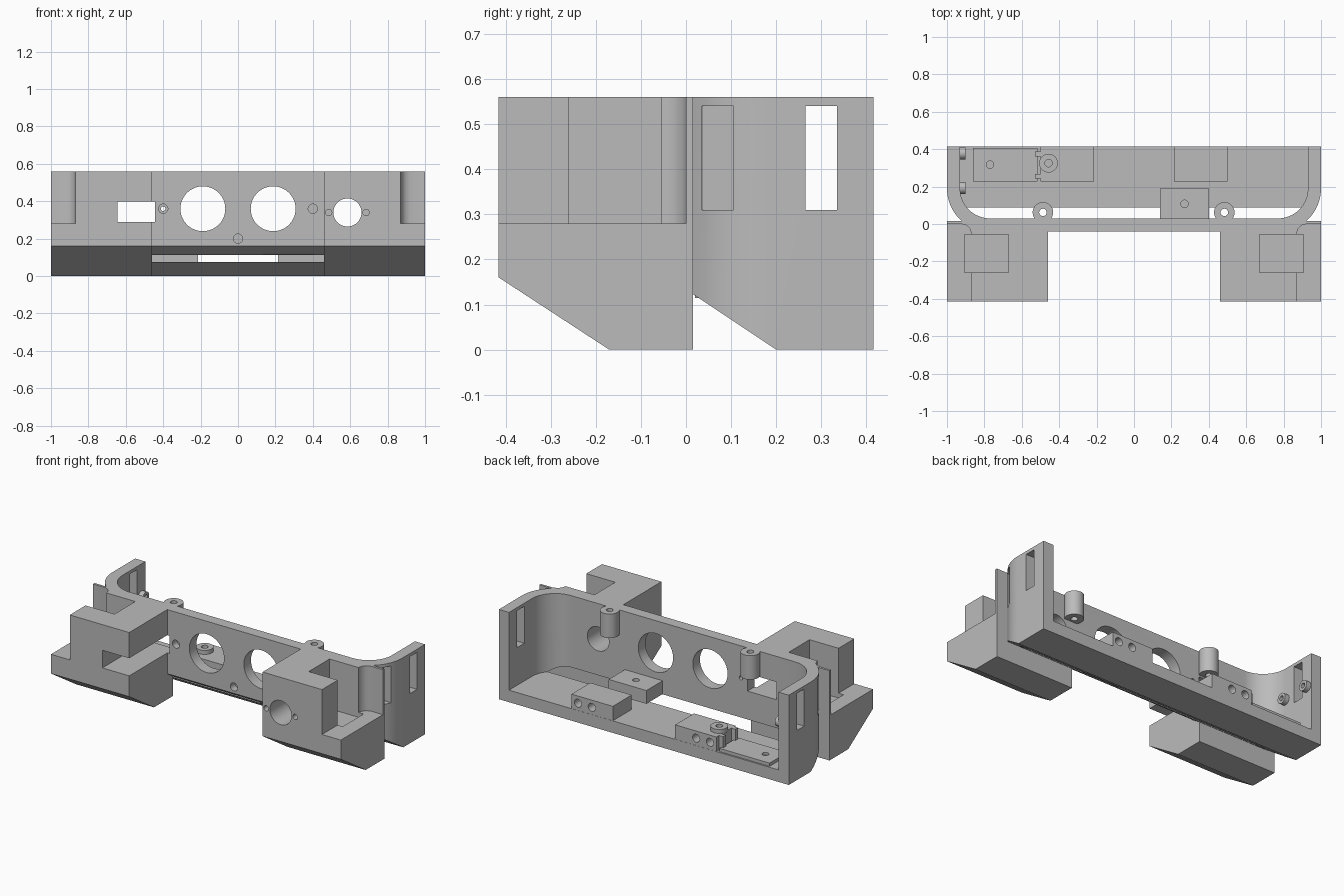
import bpy, bmesh, math
from mathutils import Vector

cube = bpy.data.objects.get("Cube")
if cube:
    bpy.data.objects.remove(cube, do_unlink=True)

grey = bpy.data.materials.new("plain grey")
grey.use_nodes = True
COLOUR = (0.5, 0.5, 0.5, 1)
grey.diffuse_color = COLOUR
grey.node_tree.nodes["Principled BSDF"].inputs["Base Color"].default_value = COLOUR


def prism(name, points, axis, lo, hi):
    """Extrude a closed outline along one axis."""
    place = {"x": lambda p, h: (h, p[0], p[1]),
             "y": lambda p, h: (p[0], h, p[1]),
             "z": lambda p, h: (p[0], p[1], h)}[axis]
    bm = bmesh.new()
    base = bm.faces.new([bm.verts.new(place(p, lo)) for p in points])
    grown = bmesh.ops.extrude_face_region(bm, geom=[base])["geom"]
    shift = Vector(place((0, 0), hi - lo))
    bmesh.ops.translate(bm, vec=shift, verts=[v for v in grown if isinstance(v, bmesh.types.BMVert)])
    bmesh.ops.recalc_face_normals(bm, faces=bm.faces)
    mesh = bpy.data.meshes.new(name)
    bm.to_mesh(mesh)
    bm.free()
    mesh.materials.append(grey)
    obj = bpy.data.objects.new(name, mesh)
    bpy.context.collection.objects.link(obj)
    return obj


def box(name, x0, x1, y0, y1, z0, z1):
    return prism(name, [(x0, y0), (x1, y0), (x1, y1), (x0, y1)], "z", z0, z1)


def arc(cx, cy, r, start, end, n):
    angles = [math.radians(start + (end - start) * i / n) for i in range(n + 1)]
    return [(cx + r * math.cos(a), cy + r * math.sin(a)) for a in angles]


def rod(name, u, v, r, axis, lo, hi, sides=32):
    return prism(name, arc(u, v, r, 0, 360, sides)[:-1], axis, lo, hi)


def combine(target, other, operation="DIFFERENCE"):
    """Apply a boolean and discard the helper."""
    mod = target.modifiers.new("cut", "BOOLEAN")
    mod.operation, mod.object, mod.solver = operation, other, "EXACT"
    bpy.context.view_layer.objects.active = target
    bpy.ops.object.modifier_apply(modifier=mod.name)
    bpy.data.objects.remove(other, do_unlink=True)


def tube(name, u, v, r, hole, axis, lo, hi):
    obj = rod(name, u, v, r, axis, lo, hi)
    combine(obj, rod("bore", u, v, hole, axis, lo - 0.01, hi + 0.01, 20))
    return obj


def rounded_tray(x, r, back):
    """Outline with two rounded front corners, open at the back."""
    return ([(-x, back)] + arc(-0.77, 0.19, r, 180, 270, 16)
            + arc(0.77, 0.19, r, 270, 360, 16) + [(x, back)])


# Tray: curved wall, thin floor, sloping underside, open back
housing = prism("housing", rounded_tray(1, 0.23, 0.415), "z", 0, 0.56)
combine(housing, prism("cavity", rounded_tray(0.93, 0.16, 0.6), "z", 0.075, 0.7))
combine(housing, prism("slope", [(-0.1, 0.2), (0.35, -0.1), (-0.1, -0.1)], "x", -1.2, 1.2))

# Front blocks with stepped outer corners and pockets
for s in (-1, 1):
    side = [(-0.415, 0.16), (-0.17, 0), (0.015, 0), (0.015, 0.56), (-0.415, 0.56)]
    block = prism("front_block", side, "x", min(s, s * 0.46), max(s, s * 0.46))
    step = [(0.87, -0.5), (1.1, -0.5), (1.1, 0), (0.92, 0), (0.895, -0.008), (0.878, -0.025), (0.87, -0.05)]
    combine(block, prism("step", [(s * x, y) for x, y in step], "z", 0.28, 0.7))
    xs = sorted((s * 0.67, s * 0.905))
    combine(block, box("pocket", *xs, -0.26, -0.055, 0.25, 0.7))
    combine(housing, block, "UNION")
    # Shallow slot in the curved corner
    xs = sorted((s * 0.93, s * 1.1))
    combine(housing, box("corner_slot", *xs, 0.035, 0.105, 0.31, 0.54))
    # Round window, and blind screw hole beside it
    combine(housing, rod("window", s * 0.188, 0.36, 0.12, "y", -0.1, 0.1, 48))
    combine(housing, rod("screw_hole", s * 0.4, 0.36, 0.025, "y", -0.1, 0.005, 20))

# Side windows
combine(housing, box("side_window", -1.1, 1.1, 0.265, 0.335, 0.31, 0.54))

# Remaining front openings
combine(housing, box("square_port", -0.645, -0.445, -0.5, 0.1, 0.29, 0.4))
combine(housing, rod("round_port", 0.585, 0.34, 0.075, "y", -0.5, 0.1, 40))
for x in (0.485, 0.685):
    combine(housing, rod("port_screw", x, 0.34, 0.017, "y", -0.5, -0.3, 16))
combine(housing, rod("low_screw", 0, 0.2, 0.025, "y", -0.1, 0.005, 20))
combine(housing, rod("pilot_hole", -0.4, 0.36, 0.012, "y", -0.1, 0.1, 16))

# Rear blocks on the floor with two holes each
for s in (-1, 1):
    xs = sorted((s * 0.215, s * 0.5))
    rear = box("rear_block", *xs, 0.228, 0.414, 0.07, 0.165)
    for x in (0.36, 0.455):
        combine(rear, rod("bore", s * x, 0.12, 0.025, "y", 0.3, 0.5, 20))

# Small shelf on the inside of the wall
shelf = box("inner_shelf", 0.14, 0.4, 0.02, 0.19, 0.115, 0.198)
combine(shelf, rod("bore", 0.27, 0.108, 0.02, "z", 0.15, 0.3, 20))

# Thin plate with clips
plate = box("floor_plate", -0.86, -0.515, 0.228, 0.405, 0.07, 0.095)
combine(plate, rod("bore", -0.77, 0.318, 0.02, "z", 0.08, 0.2, 20))
for y in (0.255, 0.375):
    box("plate_clip", -0.528, -0.498, y - 0.013, y + 0.013, 0.07, 0.165)

# Screw bosses
for x in (-0.487, 0.483):
    tube("wall_boss", x, 0.062, 0.055, 0.02, "z", 0.41, 0.56)
tube("floor_boss", -0.457, 0.325, 0.05, 0.02, "z", 0.16, 0.19)
for y in (0.193, 0.378):
    tube("side_boss", y, 0.36, 0.032, 0.015, "x", -0.94, -0.9)

# Smooth the curved surfaces, keep the edges sharp
bpy.ops.object.select_all(action="DESELECT")
for obj in bpy.context.collection.objects:
    if obj.type == "MESH":
        obj.select_set(True)
        bpy.context.view_layer.objects.active = obj
bpy.ops.object.shade_smooth_by_angle(angle=math.radians(30))
